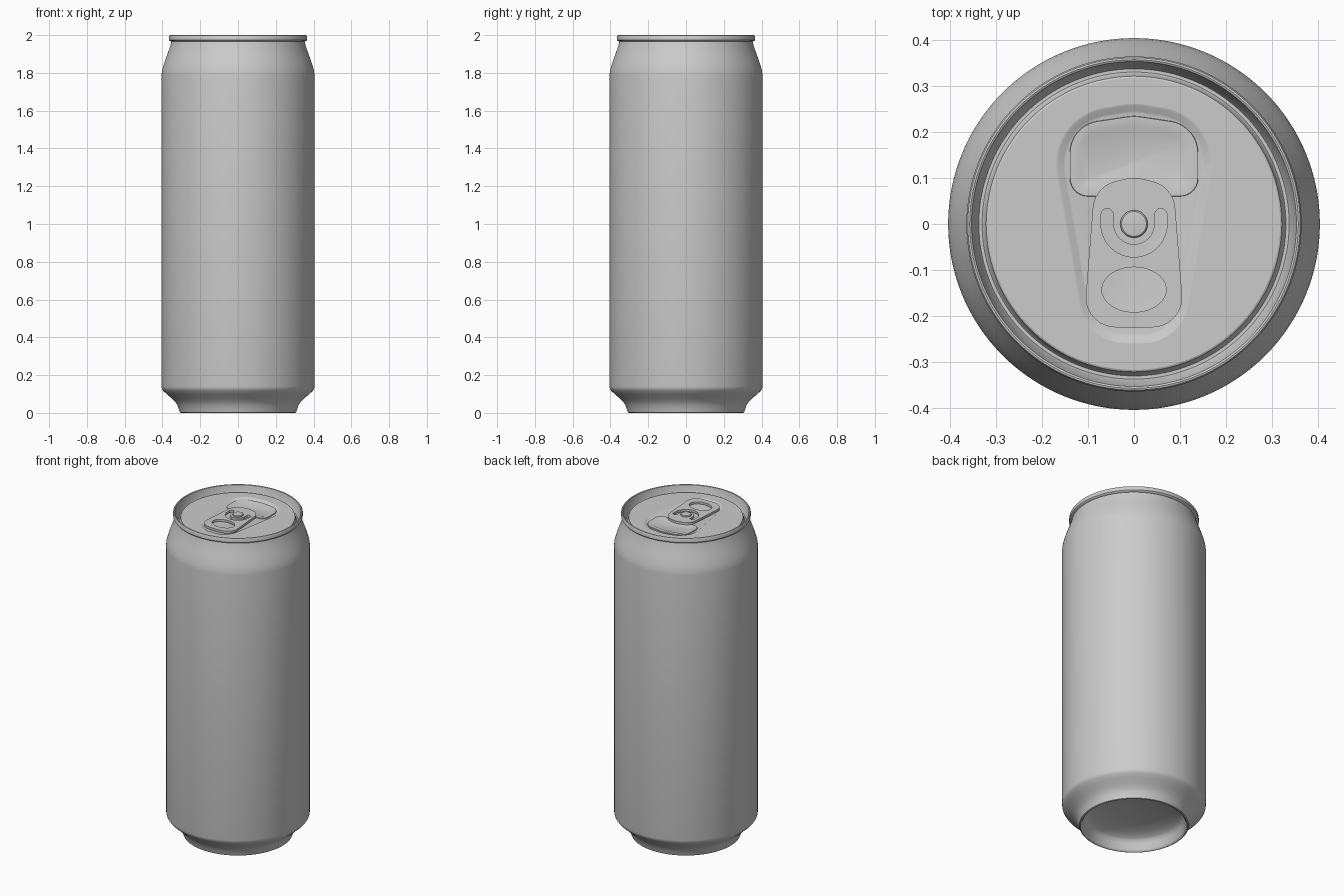
import bpy, bmesh
from math import sin, cos, pi, atan2, acos, hypot

if "Cube" in bpy.data.objects:
    bpy.data.objects.remove(bpy.data.objects["Cube"])

SEG = 128
PANEL_Z, FLOOR_Z = 1.968, 1.958


def arc(cx, cy, r, a0, a1, n):
    return [(cx + r * cos(a0 + (a1 - a0) * i / n), cy + r * sin(a0 + (a1 - a0) * i / n))
            for i in range(n + 1)]


def ellipse(cx, cy, rx, ry, n):
    return [(cx + rx * cos(2 * pi * i / n), cy + ry * sin(2 * pi * i / n)) for i in range(n)]


def hull(circles, inset=0.0, n=10):
    """Counter-clockwise outline wrapped round circles (x, y, r)."""
    normals = []
    for (x, y, r), (x2, y2, r2) in zip(circles, circles[1:] + circles[:1]):
        normals.append(atan2(y2 - y, x2 - x) - acos((r - r2) / hypot(x2 - x, y2 - y)))
    pts = []
    for i, (x, y, r) in enumerate(circles):
        a0 = normals[i - 1]
        pts += arc(x, y, r - inset, a0, a0 + (normals[i] - a0) % (2 * pi), n)
    return pts


def finish(obj, angle=35):
    bpy.ops.object.select_all(action='DESELECT')
    obj.select_set(True)
    bpy.context.view_layer.objects.active = obj
    bpy.ops.object.shade_smooth_by_angle(angle=angle * pi / 180)


def loft(name, loops, cap_start=False, cap_end=False, angle=35):
    """Skin a list of (outline, z) loops that have equal point counts."""
    bm = bmesh.new()
    rows = [[bm.verts.new((x, y, z)) for x, y in pts] for pts, z in loops]
    n = len(rows[0])
    for a, b in zip(rows, rows[1:]):
        for j in range(n):
            k = (j + 1) % n
            bm.faces.new((a[j], a[k], b[k], b[j]))
    if cap_start:
        bm.faces.new(rows[0][::-1])
    if cap_end:
        bm.faces.new(rows[-1])
    me = bpy.data.meshes.new(name)
    bm.to_mesh(me)
    bm.free()
    obj = bpy.data.objects.new(name, me)
    bpy.context.collection.objects.link(obj)
    finish(obj, angle)
    return obj


def plate(name, outlines, z, half=0.0, bevel=0.0):
    """Flat plate: first outline is the edge, the others are holes."""
    cu = bpy.data.curves.new(name, 'CURVE')
    cu.dimensions, cu.fill_mode, cu.extrude = '2D', 'BOTH', half
    for pts in outlines:
        sp = cu.splines.new('POLY')
        sp.points.add(len(pts) - 1)
        for p, (x, y) in zip(sp.points, pts):
            p.co = (x, y, 0, 1)
        sp.use_cyclic_u = True
    obj = bpy.data.objects.new(name, cu)
    obj.location.z = z
    bpy.context.collection.objects.link(obj)
    bpy.ops.object.select_all(action='DESELECT')
    obj.select_set(True)
    bpy.context.view_layer.objects.active = obj
    bpy.ops.object.convert(target='MESH')
    obj = bpy.context.view_layer.objects.active
    bm = bmesh.new()
    bm.from_mesh(obj.data)
    bmesh.ops.remove_doubles(bm, verts=bm.verts, dist=1e-5)
    if half:
        bmesh.ops.recalc_face_normals(bm, faces=bm.faces)
    else:
        bm.normal_update()
        bmesh.ops.reverse_faces(bm, faces=[f for f in bm.faces if f.normal.z < 0])
    bm.to_mesh(obj.data)
    bm.free()
    finish(obj)
    if bevel:
        mod = obj.modifiers.new("soft_edge", 'BEVEL')
        mod.width, mod.segments, mod.limit_method = bevel, 3, 'ANGLE'
        mod.angle_limit = pi / 3
    return obj


def revolve(name, profile, **caps):
    return loft(name, [(ellipse(0, 0, r, r, SEG), z) for r, z in profile], **caps)


# Can shell: domed base, foot, wall, neck, seamed rim and countersink groove
dome = [(0.275 * sin(t * pi / 20), 0.055 + 0.055 * cos(t * pi / 20)) for t in (0.4, 2, 4, 6, 8, 9)]
revolve("can_body", dome + [
    (0.283, 0.045), (0.29, 0.012), (0.296, 0.003), (0.302, 0.0), (0.308, 0.003), (0.312, 0.015),
    (0.319, 0.038), (0.332, 0.058), (0.35, 0.076), (0.378, 0.1), (0.396, 0.117), (0.403, 0.128),
    (0.405, 0.14), (0.405, 1.79), (0.4025, 1.81), (0.396, 1.836), (0.384, 1.872), (0.37, 1.91),
    (0.359, 1.942), (0.353, 1.966), (0.361, 1.969), (0.365, 1.974), (0.365, 1.994),
    (0.362, 1.999), (0.358, 2.0), (0.354, 1.998), (0.351, 1.985), (0.341, 1.942), (0.338, 1.937),
    (0.331, 1.937), (0.327, 1.942), (0.324, 1.96), (0.322, 1.966), (0.318, PANEL_Z)],
    cap_start=True)

# Lid panel with its pressed teardrop recess
recess = [(0.02, -0.16, 0.1), (0.045, 0.13, 0.125), (0, 0.11, 0.152),
          (-0.045, 0.13, 0.125), (-0.02, -0.16, 0.1)]
plate("lid_panel", [ellipse(0, 0, 0.318, 0.318, SEG), hull(recess)], PANEL_Z)
loft("lid_recess", [(hull(recess), PANEL_Z), (hull(recess, 0.005), PANEL_Z - 0.001),
                    (hull(recess, 0.016), FLOOR_Z + 0.001), (hull(recess, 0.021), FLOOR_Z)],
     cap_end=True)

# Pour opening: scored plate with a sunken, arched centre
mouth = [(0.1, 0.1, 0.04), (0.07, 0.155, 0.07), (0, 0.12, 0.115),
         (-0.07, 0.155, 0.07), (-0.1, 0.1, 0.04)]


def mouth_loop(inset, lift):
    base = [(-0.1 + 0.2 * i / 12, 0.06 + inset + lift * sin(pi * i / 12) ** 2) for i in range(1, 12)]
    return hull(mouth, inset) + base


loft("pour_opening", [(mouth_loop(0, 0), FLOOR_Z - 0.001), (mouth_loop(0.001, 0), FLOOR_Z + 0.005),
                      (mouth_loop(0.022, 0.03), FLOOR_Z + 0.005),
                      (mouth_loop(0.032, 0.035), FLOOR_Z + 0.001)], cap_end=True, angle=30)

# Pull tab with finger hole and U-shaped slot
tab = [(0, -0.125, 0.102), (0.04, -0.16, 0.065), (0.025, 0.03, 0.065),
       (0, 0.01, 0.09), (-0.025, 0.03, 0.065), (-0.04, -0.16, 0.065)]
slot = (arc(0, 0, 0.072, pi, 2 * pi, 24) + arc(0.0585, 0.02, 0.0135, 0, pi, 8)
        + arc(0, 0, 0.045, 2 * pi, pi, 24) + arc(-0.0585, 0.02, 0.0135, 0, pi, 8))
plate("pull_tab", [hull(tab), ellipse(0, -0.143, 0.07, 0.049, 40), slot],
      FLOOR_Z + 0.012, half=0.007, bevel=0.004)

# Rivet holding the tab
revolve("rivet", [(0.03, FLOOR_Z), (0.03, 1.981), (0.027, 1.984), (0.02, 1.985)], cap_end=True)
